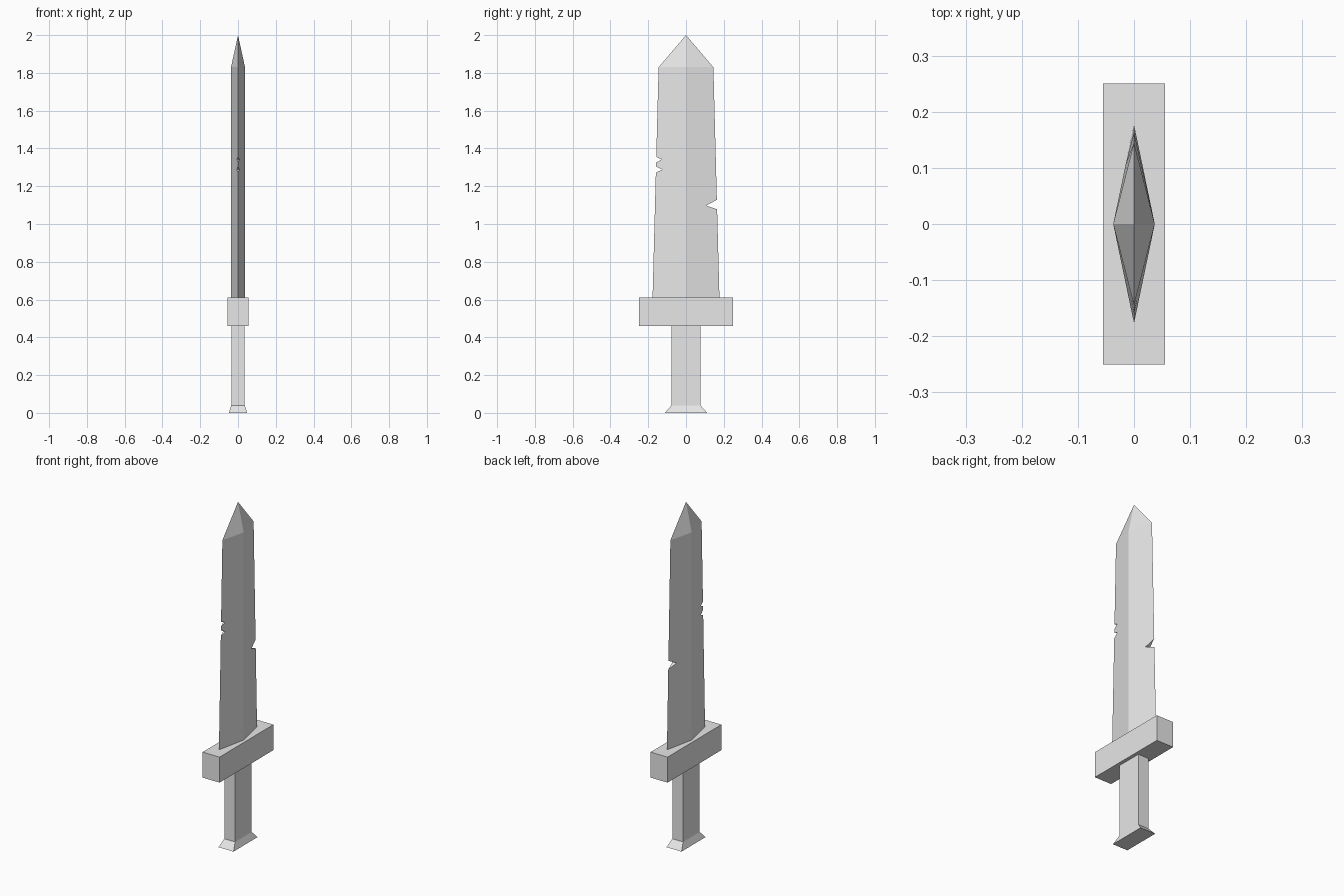
import bpy
import bmesh

if "Cube" in bpy.data.objects:
    bpy.data.objects.remove(bpy.data.objects["Cube"], do_unlink=True)

steel = bpy.data.materials.new("plain_grey")
steel.use_nodes = True
GREY = (0.8, 0.8, 0.8, 1)
steel.diffuse_color = GREY
steel.node_tree.nodes["Principled BSDF"].inputs["Base Color"].default_value = GREY


def loft(name, rings):
    """Closed flat-faced solid through equal-length rings; a one-point ring is an apex."""
    bm = bmesh.new()
    loops = [[bm.verts.new(p) for p in ring] for ring in rings]
    for low, high in zip(loops, loops[1:]):
        n = len(low)
        for i in range(n):
            j = (i + 1) % n
            if len(high) == 1:
                bm.faces.new((low[i], low[j], high[0]))
            else:
                bm.faces.new((low[i], low[j], high[j], high[i]))
    for ring in (loops[0], loops[-1]):
        if len(ring) > 1:
            bm.faces.new(ring)
    bmesh.ops.recalc_face_normals(bm, faces=bm.faces)
    mesh = bpy.data.meshes.new(name)
    bm.to_mesh(mesh)
    bm.free()
    mesh.materials.append(steel)
    obj = bpy.data.objects.new(name, mesh)
    bpy.context.collection.objects.link(obj)
    return obj


def rect(x, y, z):
    return [(-x, -y, z), (x, -y, z), (x, y, z), (-x, y, z)]


def diamond(x, y, z):
    return [(0, -y, z), (x, 0, z), (0, y, z), (-x, 0, z)]


# Handle parts
loft("pommel", [rect(0.049, 0.112, 0), rect(0.035, 0.077, 0.04)])
loft("grip", [rect(0.035, 0.077, 0.04), rect(0.035, 0.077, 0.46)])
loft("crossguard", [rect(0.055, 0.25, 0.46), rect(0.055, 0.25, 0.61)])

# Diamond-section blade with a pointed tip
blade = loft("blade", [diamond(0.037, 0.177, 0.61),
                       diamond(0.037, 0.145, 1.83), [(0, 0, 2)]])

# Chips in the cutting edges: (apex y, apex z, edge y, lower z, upper z)
chips = [(-0.128, 1.342, -0.158, 1.326, 1.355),
         (-0.126, 1.288, -0.16, 1.272, 1.305),
         (0.106, 1.098, 0.164, 1.078, 1.128)]
for ay, az, ey, low, high in chips:
    grow = 1.3
    outer = ay + (ey - ay) * grow
    tri = [(ay, az), (outer, az + (low - az) * grow), (outer, az + (high - az) * grow)]
    cutter = loft("chip_cutter", [[(x, y, z) for y, z in tri] for x in (-0.1, 0.1)])
    cutter.hide_render = True
    cut = blade.modifiers.new("chip", "BOOLEAN")
    cut.operation = "DIFFERENCE"
    cut.solver = "EXACT"
    cut.object = cutter
    bpy.context.view_layer.objects.active = blade
    bpy.ops.object.modifier_apply(modifier=cut.name)
    bpy.data.objects.remove(cutter, do_unlink=True)
